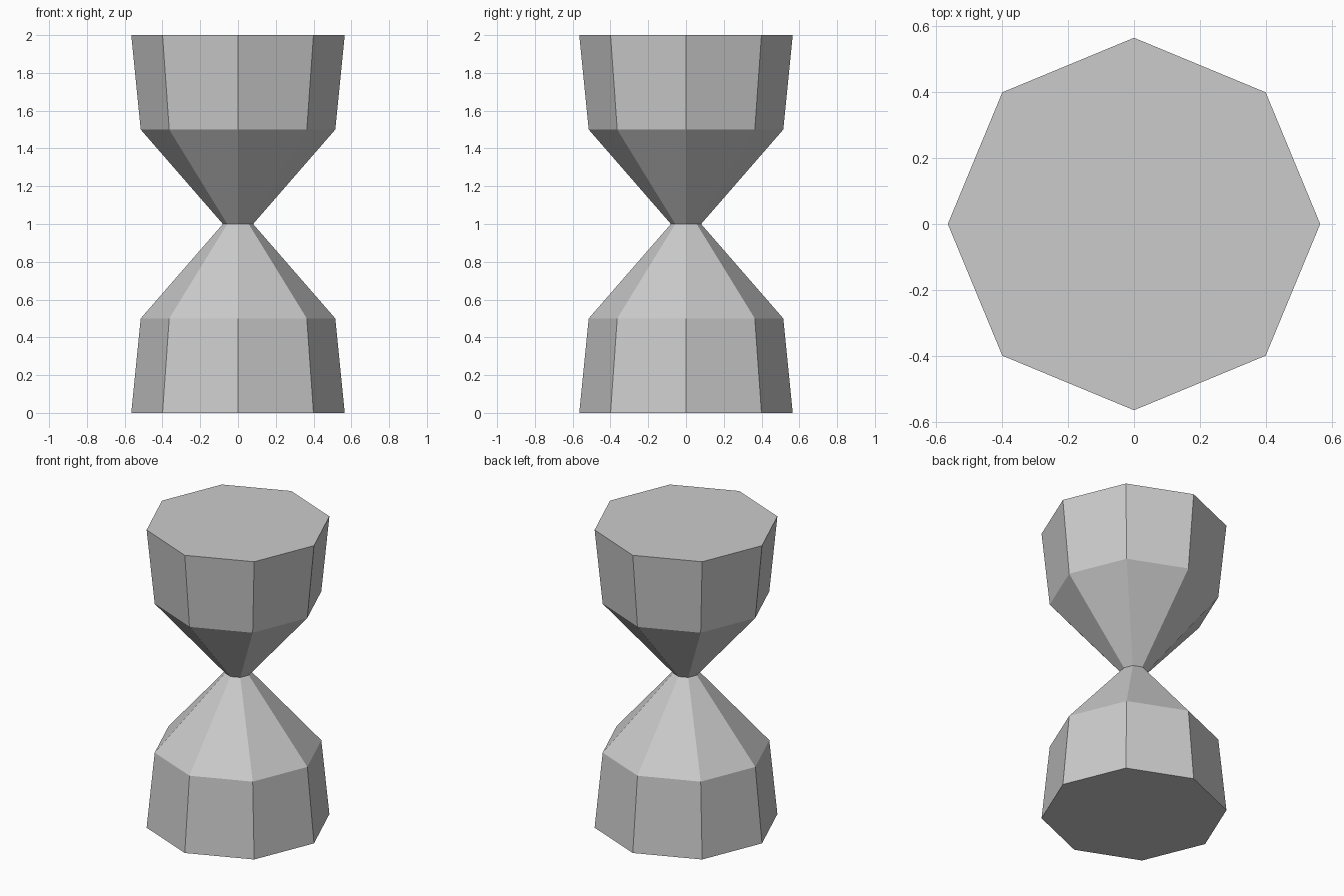
import bpy
import bmesh
from math import cos, sin, tau

cube = bpy.data.objects.get("Cube")
if cube:
    bpy.data.objects.remove(cube, do_unlink=True)

SIDES = 8

# One plain light grey for the whole body
grey = bpy.data.materials.new("light grey")
grey.use_nodes = True
colour = (0.6, 0.6, 0.6, 1.0)
grey.diffuse_color = colour
grey.node_tree.nodes["Principled BSDF"].inputs["Base Color"].default_value = colour

# Lower half profile (radius, height), mirrored about the neck
half = [(0.565, 0.0), (0.515, 0.5), (0.08, 1.0)]
profile = half + [(r, 2.0 - z) for r, z in reversed(half[:-1])]

# Eight-sided rings joined into a closed hourglass
bm = bmesh.new()
rings = [[bm.verts.new((r * cos(tau * i / SIDES), r * sin(tau * i / SIDES), z))
          for i in range(SIDES)] for r, z in profile]
for low, high in zip(rings, rings[1:]):
    for i in range(SIDES):
        j = (i + 1) % SIDES
        bm.faces.new((low[i], low[j], high[j], high[i]))

# End caps
bm.faces.new(rings[0][::-1])
bm.faces.new(rings[-1])

mesh = bpy.data.meshes.new("hourglass_body")
bm.to_mesh(mesh)
bm.free()
mesh.materials.append(grey)
body = bpy.data.objects.new("hourglass_body", mesh)
bpy.context.collection.objects.link(body)
